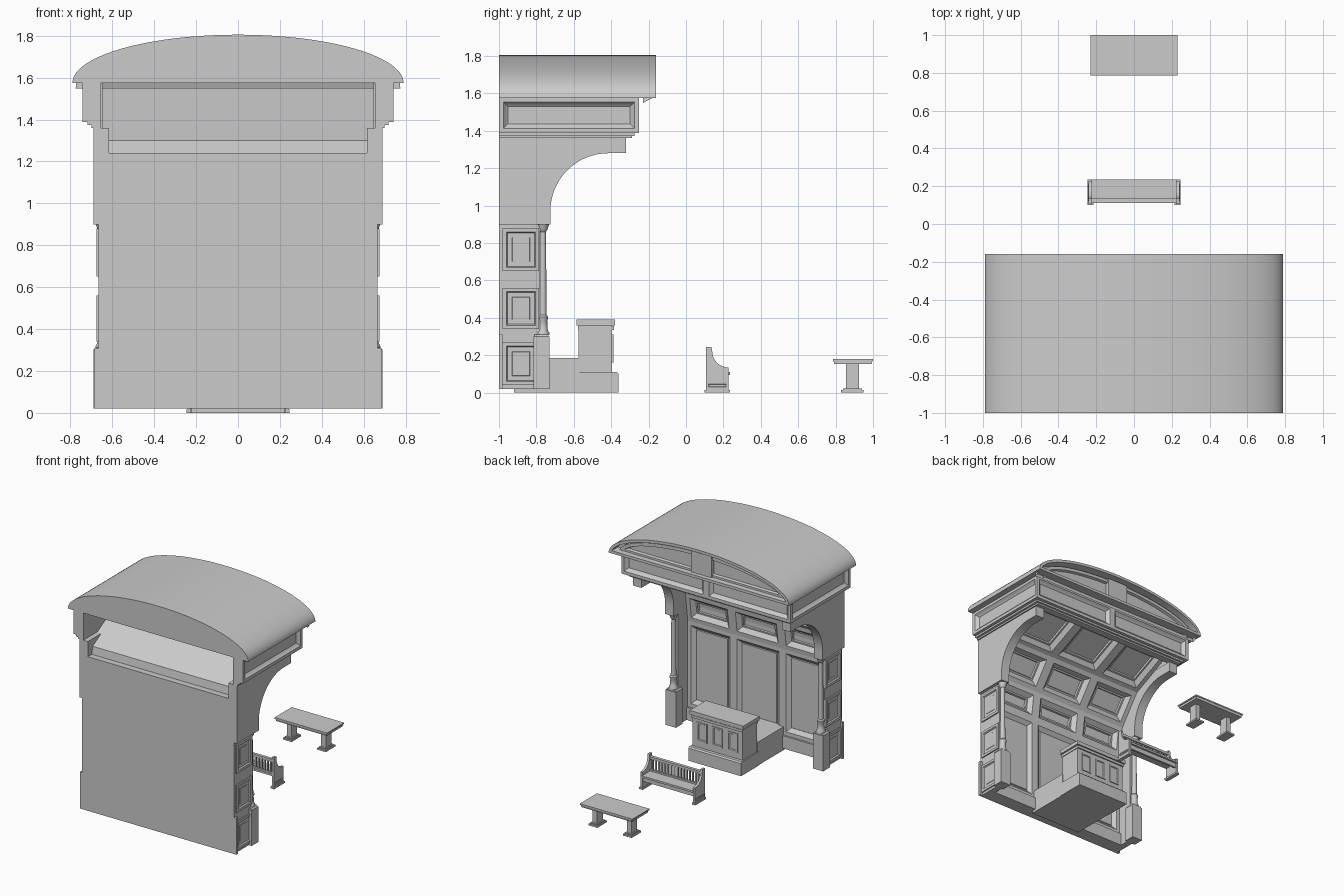
import bpy, bmesh
from math import sin, cos, pi
from mathutils import Vector

if "Cube" in bpy.data.objects:
    bpy.data.objects.remove(bpy.data.objects["Cube"])


def finish(name, bm, mirror=False, smooth=False):
    me = bpy.data.meshes.new(name)
    bm.to_mesh(me)
    bm.free()
    ob = bpy.data.objects.new(name, me)
    bpy.context.collection.objects.link(ob)
    if mirror:
        ob.modifiers.new("Mirror", 'MIRROR')
    if smooth:
        bpy.ops.object.select_all(action='DESELECT')
        ob.select_set(True)
        bpy.context.view_layer.objects.active = ob
        bpy.ops.object.shade_smooth_by_angle()
    return ob


def inset(bm, faces, steps):
    """Repeated inset: (thickness, depth) pairs."""
    for t, d in steps:
        bm.normal_update()
        bmesh.ops.inset_individual(bm, faces=faces, thickness=t, depth=d, use_even_offset=True)


def prism(name, pts, axis, a, b, facing=None, steps=(), mirror=False, smooth=False):
    """Extrude a 2D profile along an axis; panel the faces that look along `facing`."""
    put = {'x': lambda p, s: (s, p[0], p[1]),
           'y': lambda p, s: (p[0], s, p[1]),
           'z': lambda p, s: (p[0], p[1], s)}[axis]
    bm = bmesh.new()
    lo = [bm.verts.new(put(p, a)) for p in pts]
    hi = [bm.verts.new(put(p, b)) for p in pts]
    bm.faces.new(lo)
    bm.faces.new(hi)
    for i in range(len(pts)):
        j = (i + 1) % len(pts)
        bm.faces.new((lo[i], lo[j], hi[j], hi[i]))
    bmesh.ops.recalc_face_normals(bm, faces=bm.faces)
    if facing:
        inset(bm, [f for f in bm.faces if facing(f)], steps)
    return finish(name, bm, mirror, smooth)


def box(name, x0, x1, y0, y1, z0, z1, **kw):
    return prism(name, [(x0, y0), (x1, y0), (x1, y1), (x0, y1)], 'z', z0, z1, **kw)


def coffers(name, xs, path, steps):
    """Sheet of panels, columns at xs and rows along a (y, z) path, facing +y and down."""
    bm = bmesh.new()
    rows = [[bm.verts.new((x, y, z)) for x in xs] for y, z in path]
    for r0, r1 in zip(rows, rows[1:]):
        for i in range(len(xs) - 1):
            f = bm.faces.new((r0[i], r0[i + 1], r1[i + 1], r1[i]))
            f.normal_update()
            if f.normal.dot(Vector((0, 1, -.5))) < 0:
                f.normal_flip()
    if steps:
        inset(bm, list(bm.faces), steps)
    return finish(name, bm)


def lathe(name, prof, x, y, n=20):
    bm = bmesh.new()
    rings = [[bm.verts.new((x + r * cos(2 * pi * i / n), y + r * sin(2 * pi * i / n), z))
              for i in range(n)] for r, z in prof]
    for a, b in zip(rings, rings[1:]):
        for i in range(n):
            j = (i + 1) % n
            bm.faces.new((a[i], a[j], b[j], b[i]))
    bm.faces.new(rings[0][::-1])
    bm.faces.new(rings[-1])
    return finish(name, bm, True, True)


def arch(a, b, z, t0, t1, n):
    return [(a * cos(t0 + (t1 - t0) * i / n), z + b * sin(t0 + (t1 - t0) * i / n)) for i in range(n + 1)]


out_x = lambda f: f.normal.x > .9
front = lambda f: f.normal.y > .9

# Back wall, plinth and tall wall panels
box("back_wall", -.665, .665, -1, -.93, .02, 1.24)
box("wall_plinth", -.615, .615, -.94, -.885, .02, .12)
cols = [-.615, -.215, .215, .615]
coffers("wall_panels", cols, [(-.9, .12), (-.9, .8)], [(.03, 0), (.03, -.025), (.004, .006)])

# Coved ceiling of coffers, with its plain back
coffers("coved_ceiling", cols, [(-.9, .8), (-.87, 1.03), (-.7, 1.26), (-.345, 1.42)],
        [(.035, 0), (.03, -.03), (.012, 0), (.004, -.015)])
coffers("ceiling_back", [-.65, .65], [(-.95, 1.24), (-.94, 1.30), (-.5, 1.55), (-.345, 1.575)], ())

# Side piers with three panel blocks each
box("side_pier", .615, .665, -1, -.78, .02, .9, mirror=True)
for i, (z0, z1) in enumerate([(.04, .27), (.34, .56), (.65, .88)]):
    box(f"pier_panel_{i}", .65, .675, -.98, -.785, z0, z1, facing=out_x,
        steps=[(.02, 0), (.01, -.018), (.012, 0), (.01, .01)], mirror=True)

# Pedestals and slender columns
box("pedestal", .6, .69, -.815, -.73, .02, .3, mirror=True)
box("lower_pier", .615, .685, -1, -.98, .02, .31, mirror=True)
prism("pedestal_cap", [(.6, .3), (.69, .3), (.68, .312), (.61, .312)], 'y', -.81, -.735, mirror=True)
lathe("column", [(.034, .31), (.034, .32), (.026, .335), (.023, .385), (.028, .395), (.028, .405),
                 (.02, .415), (.016, .86), (.024, .87), (.028, .885), (.034, .9)], .645, -.765)

# Curved side brackets
cove = [(-.415 - .31 * cos(t * pi / 32), .97 + .31 * sin(t * pi / 32)) for t in range(17)]
prism("side_bracket", [(-1, .9), (-.725, .9)] + cove + [(-.32, 1.28), (-.32, 1.36), (-1, 1.36)],
      'x', .615, .69, mirror=True, smooth=True)


# Entablature: U-shaped mouldings and panelled frieze
def u_ring(x, y):
    return [(x, -1), (x, y), (0, y), (-x, y), (-x, -1), (-.655, -1), (-.655, -.345), (.655, -.345), (.655, -1)]


prism("lower_moulding", u_ring(.7, -.29), 'z', 1.36, 1.373)
prism("upper_moulding", u_ring(.718, -.275), 'z', 1.373, 1.388)
prism("frieze", u_ring(.742, -.25), 'z', 1.388, 1.578,
      facing=lambda f: (abs(f.normal.x) > .9 and abs(f.calc_center_median().x) > .7)
      or (f.normal.y > .9 and f.calc_center_median().y > -.3),
      steps=[(.025, 0), (.012, -.014), (.012, -.01)])

# Arched roof with recessed gable and two half-arch panels
prism("roof", arch(.79, .23, 1.575, 0, pi, 48), 'y', -1, -.16, facing=front,
      steps=[(.022, 0), (.004, -.07)], smooth=True)
prism("gable_panel", arch(.72, .17, 1.59, 0, pi / 2, 24) + [(0, 1.59)], 'y', -.24, -.2, facing=front,
      steps=[(.025, 0), (.006, -.02)], mirror=True)
box("gable_centre", -.09, .09, -.24, -.19, 1.59, 1.765)

# Desk with a low platform behind
box("platform", -.225, .225, -.92, -.57, 0, .185)
prism("desk_base", [(-.58, 0), (-.36, 0), (-.36, .1), (-.37, .11), (-.58, .11)], 'x', -.23, .23)
box("desk_body", -.22, .22, -.575, -.395, .1, .36)
box("desk_moulding", -.225, .225, -.578, -.385, .335, .355)
box("desk_top", -.235, .235, -.585, -.38, .36, .39)
for i in (-1, 0, 1):
    x = i * .135
    box(f"desk_panel_{i + 1}", x - .045, x + .045, -.4, -.388, .16, .31, facing=front,
        steps=[(.012, 0), (.008, -.012), (.004, 0)])

# Bench: shaped ends, feet, seat and slatted back
curve = [(.228 - .088 * sin(t * pi / 16), .222 - .088 * cos(t * pi / 16)) for t in range(9)]
prism("bench_end", [(.107, .015), (.228, .015)] + curve + [(.136, .245), (.107, .245)],
      'x', .222, .24, mirror=True)
box("bench_foot", .215, .246, .1, .235, 0, .015, mirror=True)
box("bench_end_panel", .235, .244, .12, .215, .03, .047, facing=out_x, steps=[(.004, -.004)], mirror=True)
box("bench_seat", -.225, .225, .11, .235, .095, .11)
box("bench_apron", -.225, .225, .205, .22, .06, .096)
box("bench_top_rail", -.225, .225, .112, .136, .205, .225)
box("bench_low_rail", -.225, .225, .114, .134, .11, .122)
for i in range(16):
    x = -.2025 + .027 * i
    box(f"bench_slat_{i}", x - .006, x + .006, .118, .13, .12, .207)

# Table on two pedestals
box("table_top", -.23, .23, .785, 1, .17, .18)
prism("table_edge", [(.793, .152), (.992, .152), (.997, .17), (.788, .17)], 'x', -.222, .222)
box("table_leg", .13, .17, .855, .925, .02, .155, mirror=True)
box("table_foot", .112, .188, .83, .95, 0, .013, mirror=True)
box("table_foot_step", .12, .18, .84, .94, .013, .021, mirror=True)
